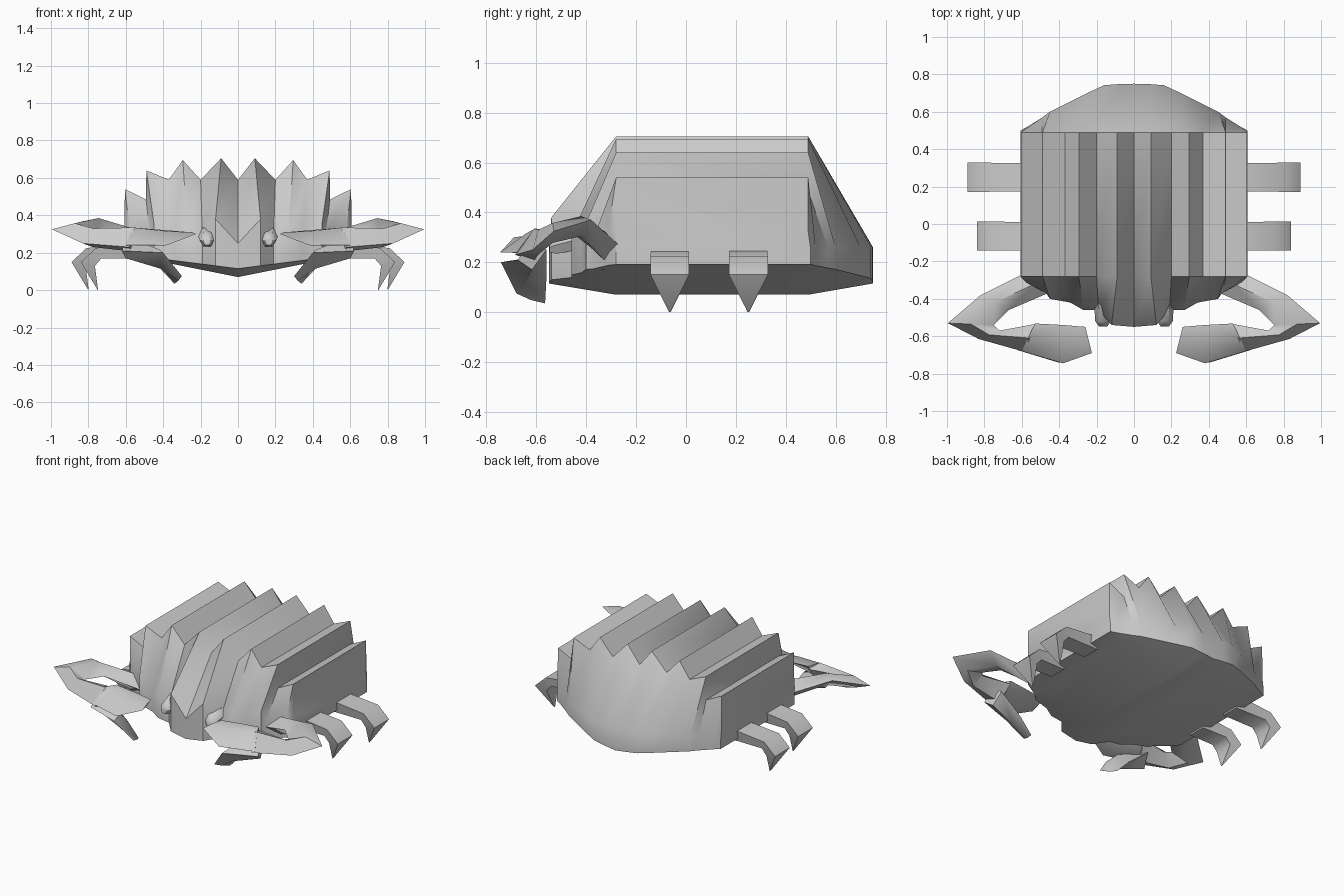
import bpy, bmesh, math
from mathutils import Vector

cube = bpy.data.objects.get("Cube")
if cube:
    bpy.data.objects.remove(cube)

grey = bpy.data.materials.new("shell grey")
grey.use_nodes = True
grey.diffuse_color = (0.6, 0.6, 0.6, 1)
grey.node_tree.nodes["Principled BSDF"].inputs["Base Color"].default_value = (0.6, 0.6, 0.6, 1)


def finish(name, bm, angle=40, mirror=False):
    bmesh.ops.recalc_face_normals(bm, faces=bm.faces)
    mesh = bpy.data.meshes.new(name)
    bm.to_mesh(mesh)
    bm.free()
    mesh.materials.append(grey)
    obj = bpy.data.objects.new(name, mesh)
    bpy.context.collection.objects.link(obj)
    if mirror:
        obj.modifiers.new("Mirror", "MIRROR").use_mirror_merge = False
    bpy.ops.object.select_all(action="DESELECT")
    obj.select_set(True)
    bpy.context.view_layer.objects.active = obj
    bpy.ops.object.shade_smooth_by_angle(angle=math.radians(angle))
    return obj


def loft(name, rings, angle=50):
    bm = bmesh.new()
    loops = [[bm.verts.new(p) for p in ring] for ring in rings]
    n = len(loops[0])
    for a, b in zip(loops, loops[1:]):
        for i in range(n):
            j = (i + 1) % n
            bm.faces.new((a[i], a[j], b[j], b[i]))
    bm.faces.new(loops[0])
    bm.faces.new(loops[-1])
    return finish(name, bm, angle, mirror=True)


# Shell: zigzag section (x, z) with matching front and back rim points
section = [(0, .59), (.09, .705), (.2, .59), (.295, .695), (.37, .59),
           (.49, .64), (.492, .485), (.605, .54), (.607, .32)]
front = [(0, -.55, .25), (.12, -.54, .38), (.19, -.46, .27), (.27, -.46, .31), (.34, -.42, .28),
         (.45, -.4, .36), (.47, -.37, .3), (.58, -.31, .34), (.607, -.28, .26)]
back = [(0, .75, .26), (.08, .748, .26), (.16, .742, .26), (.25, .7, .26), (.33, .66, .26),
        (.45, .6, .26), (.49, .57, .26), (.57, .52, .26), (.607, .5, .25)]
rows = [front,
        [(x, -.28, z) for x, z in section],
        [(x, .49, z) for x, z in section],
        back]
bm = bmesh.new()
top, bottom = [], []
for k, row in enumerate(rows):
    full = [(-x, y, z) for x, y, z in reversed(row[1:])] + row
    lift = .045 if k in (0, 3) else 0
    top.append([bm.verts.new(p) for p in full])
    bottom.append([bm.verts.new((x, y, .07 + lift + abs(x) * (.2 - lift / .607))) for x, y, z in full])
last = len(top[0]) - 1
for k in range(3):
    for grid in (top, bottom):
        for i in range(last):
            bm.faces.new((grid[k][i], grid[k][i + 1], grid[k + 1][i + 1], grid[k + 1][i]))
    for i in (0, last):
        bm.faces.new((top[k][i], top[k + 1][i], bottom[k + 1][i], bottom[k][i]))
for k in (0, 3):
    for i in range(last):
        bm.faces.new((top[k][i], top[k][i + 1], bottom[k][i + 1], bottom[k][i]))
finish("ridged_shell", bm, 42)

# Legs: rectangular sections from hip to pointed foot
def leg(name, y, reach):
    path = [(.55, .25, .55, .17, .075), (.76 + reach, .225, .73 + reach, .17, .078),
            (.84 + reach, .15, .765 + reach, .13, .078), (.752 + reach, .003, .748 + reach, 0, .004)]
    rings = [[(xa, y - w, za), (xa, y + w, za), (xb, y + w * .8, zb), (xb, y - w * .8, zb)]
             for xa, za, xb, zb, w in path]
    loft(name, rings)

leg("front_legs", -.065, 0)
leg("rear_legs", .25, .05)


# Claws: diamond sections between an outer and an inner edge
def limb(name, stations):
    rings = []
    for outer, inner, h in stations:
        a, b = Vector(outer), Vector(inner)
        mid, up = (a + b) / 2, Vector((0, 0, h))
        rings.append([a, mid + up, b, mid - up])
    loft(name, rings)

limb("claw_arms", [
    ((.6, -.27, .27), (.46, -.37, .25), .06),
    ((.82, -.38, .37), (.67, -.46, .32), .04),
    ((.995, -.53, .325), (.75, -.54, .31), .04),
    ((.83, -.615, .25), (.72, -.57, .31), .05),
    ((.58, -.685, .23), (.53, -.535, .31), .065)])
limb("upper_pincers", [
    ((.6, -.68, .24), (.53, -.532, .33), .05),
    ((.38, -.745, .24), (.38, -.54, .32), .035),
    ((.225, -.69, .3), (.26, -.55, .31), .004)])
limb("lower_pincers", [
    ((.62, -.675, .21), (.58, -.56, .25), .06),
    ((.4, -.742, .2), (.43, -.56, .13), .05),
    ((.3, -.68, .075), (.34, -.565, .035), .006)])

# Eyes: short tapered stalks at the front
loft("eye_stalks", [
    [(.165 + r * math.cos(math.tau * i / 6), y, z + r * math.sin(math.tau * i / 6)) for i in range(6)]
    for y, z, r in ((-.4, .3, .05), (-.52, .27, .042), (-.548, .26, .022))])
